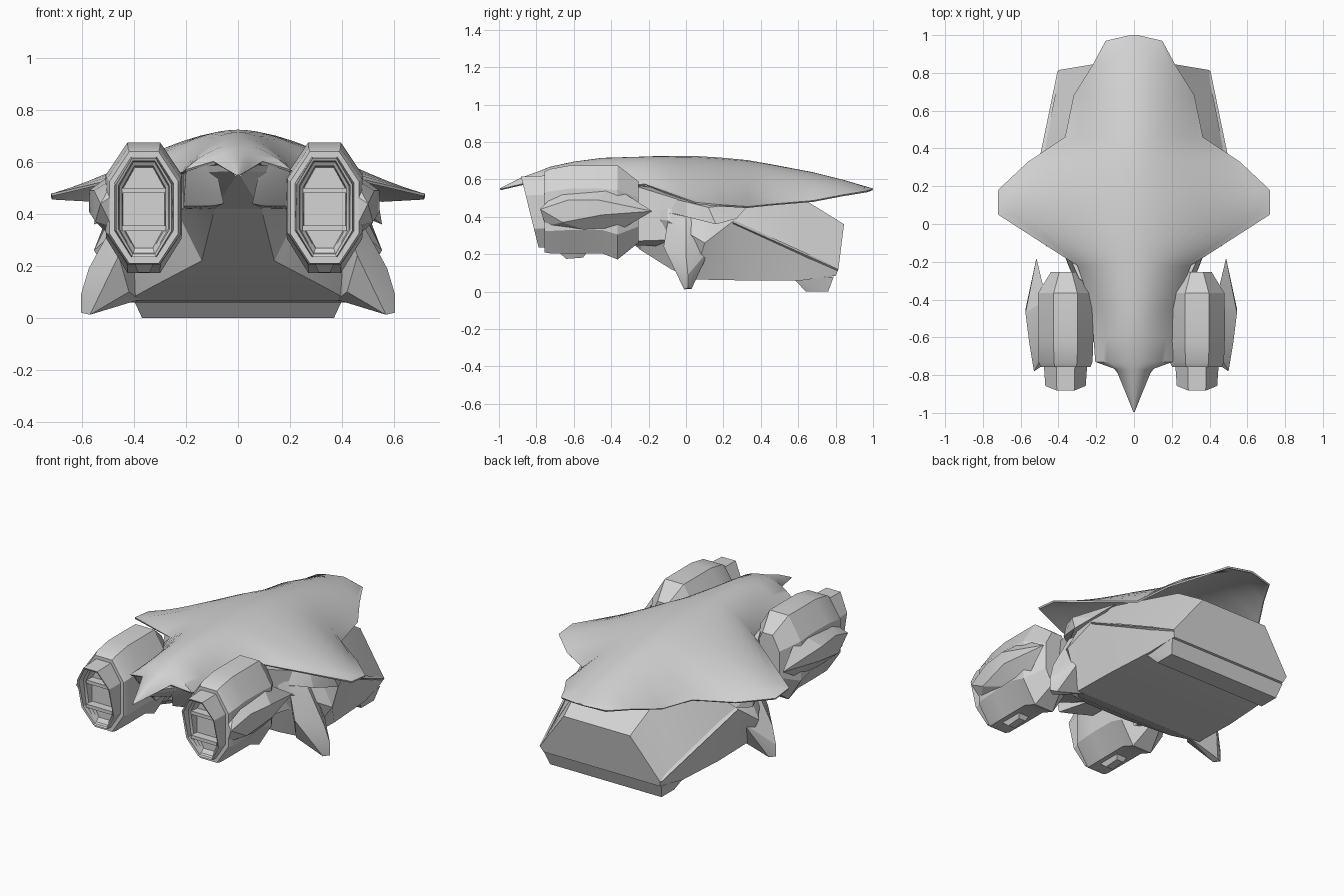
import bpy, bmesh, math

grey = bpy.data.materials.new("pale grey")
grey.diffuse_color = (0.66, 0.66, 0.66, 1)
SHIFT = -.0145  # the engine assembly sits slightly off centre


def finish(name, bm, angle=20, mirror=False, thickness=0, shift=0):
    me = bpy.data.meshes.new(name)
    bm.to_mesh(me)
    bm.free()
    ob = bpy.data.objects.new(name, me)
    bpy.context.collection.objects.link(ob)
    me.materials.append(grey)
    ob.location.x = shift
    bpy.ops.object.select_all(action='DESELECT')
    bpy.context.view_layer.objects.active = ob
    ob.select_set(True)
    if thickness:
        m = ob.modifiers.new("thickness", 'SOLIDIFY')
        m.thickness, m.offset = thickness, -1
        bpy.ops.object.modifier_apply(modifier=m.name)
    bpy.ops.object.shade_smooth_by_angle(angle=math.radians(angle))
    if mirror:
        m = ob.modifiers.new("mirror", 'MIRROR')
        m.use_mirror_merge = False
    return ob


def loft(name, rings, angle=20, mirror=False, shift=0):
    """Skin a row of closed rings and cap both ends."""
    bm = bmesh.new()
    vs = [[bm.verts.new(p) for p in r] for r in rings]
    n = len(vs[0])
    for a, b in zip(vs, vs[1:]):
        for j in range(n):
            bm.faces.new((a[j], a[(j + 1) % n], b[(j + 1) % n], b[j]))
    bm.faces.new(vs[0])
    bm.faces.new(vs[-1])
    bmesh.ops.recalc_face_normals(bm, faces=bm.faces)
    return finish(name, bm, angle, mirror, shift=shift)


def solid(name, pts, mirror=True, angle=20, shift=0):
    """Faceted convex solid around a few corner points."""
    bm = bmesh.new()
    vs = [bm.verts.new(p) for p in pts]
    bmesh.ops.convex_hull(bm, input=vs)
    loose = [v for v in bm.verts if not v.link_faces]
    bmesh.ops.delete(bm, geom=loose, context='VERTS')
    bmesh.ops.recalc_face_normals(bm, faces=bm.faces)
    return finish(name, bm, angle, mirror, shift=shift)


def box(x0, x1, y0, y1, z0, z1):
    return [(x, y, z) for x in (x0, x1) for y in (y0, y1) for z in (z0, z1)]


# Domed upper shell: y, half width, ridge height, edge height
shell = [(-.995, .004, .552, .548), (-.88, .05, .61, .575), (-.77, .095, .65, .603),
         (-.73, .205, .667, .57), (-.6, .215, .695, .56), (-.45, .222, .715, .56),
         (-.22, .30, .722, .575), (-.15, .41, .725, .55), (.05, .72, .725, .478),
         (.18, .72, .717, .465), (.33, .56, .703, .455), (.46, .365, .68, .468),
         (.68, .32, .638, .487), (.84, .22, .598, .518), (.97, .15, .56, .54),
         (1.0, .02, .552, .548)]
bm = bmesh.new()
rows, N = [], 20
for y, w, zc, ze in shell:
    k = min(1, max(0, (w - .3) / .4))
    row = []
    for j in range(N + 1):
        t = 2 * j / N - 1
        a = abs(t)
        bell = .45 * (1 + math.cos(math.pi * a)) / 2 + .55 * (1 - a ** 1.5)
        row.append(bm.verts.new((t * w, y, ze + (zc - ze) * (k * bell + (1 - k) * (1 - a * a)))))
    rows.append(row)
for a, b in zip(rows, rows[1:]):
    for j in range(N):
        bm.faces.new((a[j], a[j + 1], b[j + 1], b[j]))
finish("upper_shell", bm, 35, thickness=.01)

# Hull: bottom corner, widest side point, top corner at each station
hull = [((.385, .80, .085), (.40, .815, .12), (.22, .845, .36)),
        ((.41, .62, .06), (.425, .66, .175), (.24, .66, .475)),
        ((.43, .3, .06), (.51, .25, .375), (.35, .27, .53)),
        ((.43, .04, .065), (.555, .1, .26), (.44, .1, .49)),
        ((.33, -.08, .12), (.42, -.1, .38), (.32, -.1, .55)),
        ((.14, -.24, .22), (.23, -.25, .40), (.23, -.25, .57)),
        ((.09, -.48, .42), (.18, -.5, .46), (.19, -.5, .58)),
        ((.05, -.66, .48), (.14, -.7, .56), (.16, -.7, .59)),
        ((.01, -.86, .545), (.03, -.86, .565), (.03, -.86, .585))]
loft("hull", [list(s) + [(-x, y, z) for x, y, z in reversed(s)] for s in hull])

# Faceted cheeks under the nose
solid("nose_cheek", [(.09, -.765, .60), (.055, -.70, .44), (.20, -.72, .57), (.10, -.66, .43),
                     (.21, -.60, .43), (.20, -.42, .42), (.10, -.42, .42), (.21, -.42, .56)])

# Belly plate under the rear
solid("belly_plate", [(s * x, y, z) for s in (-1, 1) for x, y, z in
                      ((.40, .58, .065), (.39, .79, .08), (.37, .64, 0), (.37, .76, 0))], False)

# Side seam ridges along the flanks
solid("flank_ridge", [(.50, .25, .385), (.52, .25, .37), (.50, .25, .36),
                      (.39, .81, .13), (.405, .81, .12), (.39, .81, .105)])

# Downward landing fins
solid("landing_fin", [(.38, .03, .07), (.40, -.09, .42), (.43, .10, .40), (.46, 0, .40),
                      (.46, -.12, .24), (.47, .13, .23), (.51, 0, .27), (.575, 0, .19),
                      (.605, .01, .09), (.605, .01, .02), (.57, -.01, .012), (.57, .03, .015),
                      (.42, -.05, .1)])

# Struts from hull to engines, and fairing under the wings
solid("engine_strut", [(.2, -.34, .58), (.29, -.29, .57), (.25, -.3, .25), (.32, -.29, .27),
                       (.25, -.12, .55), (.32, -.14, .5), (.28, -.12, .24), (.42, 0, .48),
                       (.44, .02, .28)])
solid("wing_fairing", [(.35, -.08, .5), (.48, 0, .48), (.54, .12, .45), (.555, .16, .36),
                       (.52, .27, .39), (.42, .35, .48), (.5, 0, .4), (.4, -.08, .42)])

# Engines: elongated octagon rings
CX = .348


def octagon(y, w, top, bot, shear=0):
    m, h, f = (top + bot) / 2, (top - bot) / 2, w * .43
    ring = [(f, h), (w, h * .47), (w, -h * .47), (f, -h),
            (-f, -h), (-w, -h * .47), (-w, h * .47), (-f, h)]
    return [(CX + x, y - shear * z / h, m + z) for x, z in ring]


loft("engine", [octagon(*r) for r in (
    (-.255, .078, .59, .26), (-.365, .145, .675, .172), (-.45, .147, .675, .205),
    (-.62, .147, .675, .205), (-.73, .143, .655, .205), (-.757, .132, .64, .21),
    (-.757, .114, .62, .235), (-.835, .107, .615, .235, .047), (-.83, .098, .605, .245, .047),
    (-.80, .094, .60, .25, .03), (-.79, .084, .585, .265, .03), (-.75, .080, .58, .27))],
    25, True, SHIFT)

# Intake crossbars, each with a slanted vane behind
for i, z in enumerate((.345, .49)):
    solid("intake_bar_%d" % (i + 1), box(CX - .085, CX + .085, -.80, -.74, z - .01, z + .01),
          shift=SHIFT)

# Engine outer pods and small keels
solid("engine_pod", [(.47, -.75, .47), (.515, -.78, .44), (.47, -.75, .35), (.56, -.47, .49),
                     (.56, -.45, .41), (.54, -.63, .49), (.535, -.66, .37), (.502, -.18, .43),
                     (.45, -.4, .57), (.45, -.42, .29), (.46, -.68, .54)], shift=SHIFT)
solid("engine_keel", [(.31, -.68, .21), (.385, -.68, .21), (.31, -.53, .21), (.385, -.53, .21),
                      (.325, -.64, .175), (.37, -.64, .175), (.325, -.55, .182), (.37, -.55, .182)],
      shift=SHIFT)
